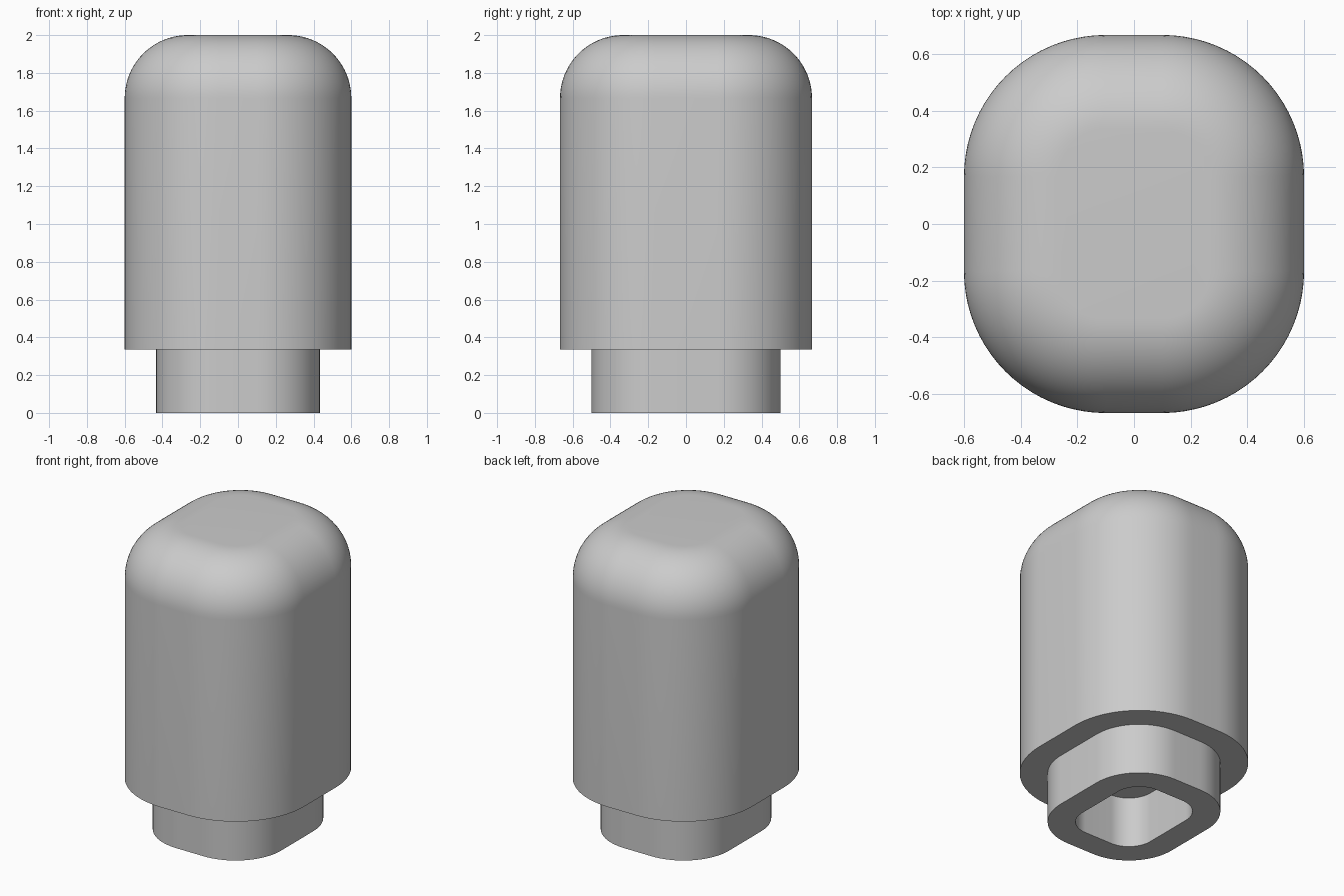
import bpy, bmesh
from math import sin, cos, pi, radians

cube = bpy.data.objects.get("Cube")
if cube:
    bpy.data.objects.remove(cube, do_unlink=True)

STRAIGHT_X, STRAIGHT_Y = 0.1, 0.167   # half lengths of the straight sides
RADIUS = 0.5                          # outer corner radius
STEP = 0.167                          # wall thickness and ledge width
FILLET = 2 * STEP
LEDGE_Z, TOP_Z = 0.335, 2.0
CORNER_STEPS = 20

grey = bpy.data.materials.new("plain_grey")
grey.use_nodes = True
colour = (0.6, 0.6, 0.6, 1)
grey.diffuse_color = colour
grey.node_tree.nodes["Principled BSDF"].inputs["Base Color"].default_value = colour


def outline(inset, z):
    """Rounded rectangle, counter-clockwise, shrunk by inset."""
    r = RADIUS - inset
    points = []
    for quarter, (sx, sy) in enumerate([(1, 1), (-1, 1), (-1, -1), (1, -1)]):
        for i in range(CORNER_STEPS + 1):
            a = (quarter + i / CORNER_STEPS) * pi / 2
            points.append((sx * STRAIGHT_X + r * cos(a),
                           sy * STRAIGHT_Y + r * sin(a), z))
    return points


def loft(name, profile, capped):
    """Skin a list of (inset, z) outlines into an object."""
    bm = bmesh.new()
    rings = [[bm.verts.new(p) for p in outline(*step)] for step in profile]
    for low, high in zip(rings, rings[1:]):
        n = len(low)
        for i in range(n):
            j = (i + 1) % n
            bm.faces.new((low[i], low[j], high[j], high[i]))
    if capped:
        bm.faces.new(rings[0][::-1])
        bm.faces.new(rings[-1])
    mesh = bpy.data.meshes.new(name)
    bm.to_mesh(mesh)
    bm.free()
    mesh.materials.append(grey)
    obj = bpy.data.objects.new(name, mesh)
    bpy.context.collection.objects.link(obj)
    bpy.ops.object.select_all(action="DESELECT")
    obj.select_set(True)
    bpy.context.view_layer.objects.active = obj
    bpy.ops.object.shade_smooth_by_angle(angle=radians(30))
    return obj


# Body: straight walls with a rounded shoulder and flat top
shoulder = []
for i in range(CORNER_STEPS + 1):
    a = i / CORNER_STEPS * pi / 2
    shoulder.append((FILLET * (1 - cos(a)), TOP_Z - FILLET * (1 - sin(a))))
loft("body", [(0, LEDGE_Z)] + shoulder, capped=True)

# Neck: hollow sleeve under the body, inner wall first
loft("neck_sleeve", [(2 * STEP, LEDGE_Z), (2 * STEP, 0), (STEP, 0), (STEP, LEDGE_Z)],
     capped=False)
